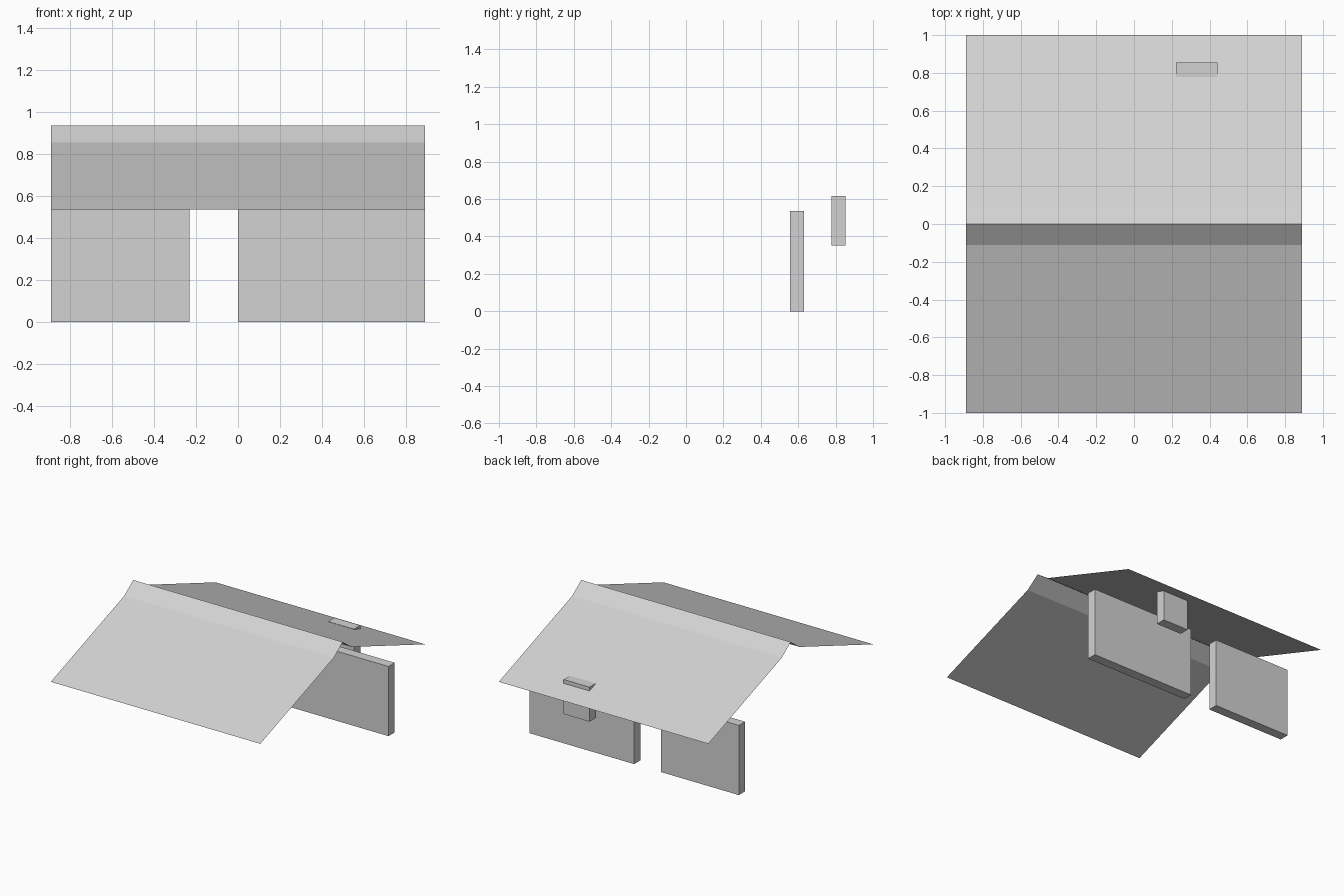
import bpy
import bmesh

if "Cube" in bpy.data.objects:
    bpy.data.objects.remove(bpy.data.objects["Cube"])

grey = bpy.data.materials.new("light grey")
grey.diffuse_color = (0.65, 0.65, 0.65, 1)
grey.use_nodes = True
grey.node_tree.nodes["Principled BSDF"].inputs["Base Color"].default_value = grey.diffuse_color


def add_object(name, bm):
    mesh = bpy.data.meshes.new(name)
    bm.to_mesh(mesh)
    bm.free()
    mesh.materials.append(grey)
    obj = bpy.data.objects.new(name, mesh)
    bpy.context.collection.objects.link(obj)
    return obj


def box(name, x, y, z):
    """Box spanning the given (min, max) ranges."""
    bm = bmesh.new()
    bmesh.ops.create_cube(bm, size=1)
    for v in bm.verts:
        for i, (low, high) in enumerate((x, y, z)):
            v.co[i] = high if v.co[i] > 0 else low
    return add_object(name, bm)


# Thin open roof: shallow slopes with a steeper cap along the ridge
HALF_WIDTH = 0.89
profile = [(-1, 0.535), (-0.11, 0.855), (0, 0.935), (0.11, 0.855), (1, 0.535)]
bm = bmesh.new()
rows = [[bm.verts.new((x, y, z)) for x in (-HALF_WIDTH, HALF_WIDTH)] for y, z in profile]
for a, b in zip(rows, rows[1:]):
    bm.faces.new((a[0], a[1], b[1], b[0]))
add_object("roof", bm)

# Two wall panels with a doorway gap between them
wall_y, wall_z = (0.555, 0.63), (0, 0.535)
box("left_wall", (-HALF_WIDTH, -0.23), wall_y, wall_z)
box("right_wall", (0, HALF_WIDTH), wall_y, wall_z)

# Small block passing through the rear roof slope
box("roof_block", (0.222, 0.441), (0.778, 0.854), (0.352, 0.617))
